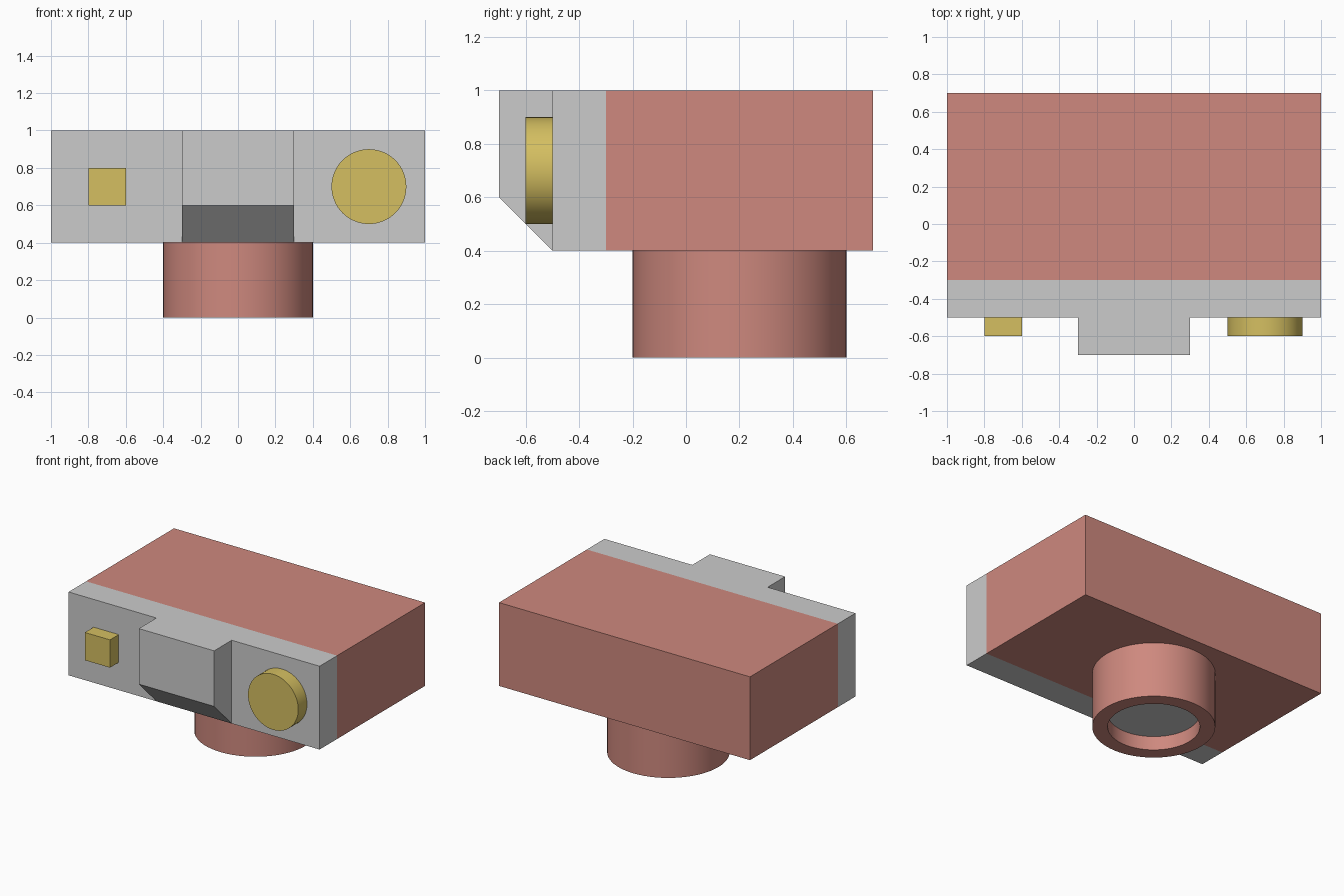
import bpy, bmesh, math
from mathutils import Vector

if "Cube" in bpy.data.objects:
    bpy.data.objects.remove(bpy.data.objects["Cube"])


def material(name, rgb):
    m = bpy.data.materials.new(name)
    m.diffuse_color = (*rgb, 1)
    m.use_nodes = True
    m.node_tree.nodes["Principled BSDF"].inputs["Base Color"].default_value = m.diffuse_color
    return m


red = material("body_red", (0.62, 0.25, 0.21))
gold = material("button_gold", (0.66, 0.52, 0.12))


def finish(bm, name, mat=None, smooth=False):
    bmesh.ops.recalc_face_normals(bm, faces=bm.faces)
    me = bpy.data.meshes.new(name)
    bm.to_mesh(me)
    bm.free()
    ob = bpy.data.objects.new(name, me)
    bpy.context.collection.objects.link(ob)
    if mat:
        me.materials.append(mat)
    if smooth:
        bpy.ops.object.select_all(action='DESELECT')
        bpy.context.view_layer.objects.active = ob
        ob.select_set(True)
        bpy.ops.object.shade_smooth_by_angle(angle=math.radians(30))
    return ob


def prism(name, profile, x0, x1, mat=None):
    """Extrude a (y, z) side profile from x0 to x1."""
    bm = bmesh.new()
    face = bm.faces.new([bm.verts.new((x0, y, z)) for y, z in profile])
    ext = bmesh.ops.extrude_face_region(bm, geom=[face], use_keep_orig=True)
    verts = [g for g in ext["geom"] if isinstance(g, bmesh.types.BMVert)]
    bmesh.ops.translate(bm, verts=verts, vec=(x1 - x0, 0, 0))
    return finish(bm, name, mat)


def box_profile(y0, y1, z0, z1):
    return [(y0, z0), (y1, z0), (y1, z1), (y0, z1)]


def lathe(name, profile, loc, axis, mat=None, steps=64):
    """Spin a closed (radius, height) profile; axis is the height direction."""
    bm = bmesh.new()
    rot = Vector((0, 0, 1)).rotation_difference(Vector(axis)).to_matrix()
    vs = [bm.verts.new((r, 0, h)) for r, h in profile]
    edges = [bm.edges.new((vs[i], vs[(i + 1) % len(vs)])) for i in range(len(vs))]
    bmesh.ops.spin(bm, geom=vs + edges, cent=(0, 0, 0), axis=(0, 0, 1),
                   angle=math.tau, steps=steps, use_merge=True)
    bmesh.ops.remove_doubles(bm, verts=bm.verts, dist=1e-4)
    # drop the leftover axis edge of solid shapes
    loose = [e for e in bm.edges if not e.link_faces]
    bmesh.ops.delete(bm, geom=loose, context='EDGES')
    bmesh.ops.rotate(bm, verts=bm.verts, cent=(0, 0, 0), matrix=rot)
    bmesh.ops.translate(bm, verts=bm.verts, vec=loc)
    return finish(bm, name, mat, smooth=True)


def disc_profile(r, h0, h1):
    return [(0, h0), (r, h0), (r, h1), (0, h1)]


# Main housing and grey front plate
prism("housing", box_profile(-0.3, 0.7, 0.4, 1.0), -1, 1, red)
prism("front_plate", box_profile(-0.5, -0.3, 0.4, 1.0), -1, 1)

# Central block with sloped underside
prism("front_block", [(-0.5, 0.4), (-0.5, 1.0), (-0.7, 1.0), (-0.7, 0.6)], -0.3, 0.3)

# Square and round front fittings
prism("square_button", box_profile(-0.6, -0.5, 0.6, 0.8), -0.8, -0.6, gold)
lathe("round_dial", disc_profile(0.2, 0, 0.1), (0.7, -0.5, 0.7), (0, -1, 0), gold)

# Downward tube with recessed disc inside
lathe("lower_tube", [(0.4, 0), (0.4, 0.4), (0.3, 0.4), (0.3, 0)], (0, 0.2, 0), (0, 0, 1), red)
lathe("recessed_disc", disc_profile(0.3, 0.1, 0.4), (0, 0.2, 0), (0, 0, 1))
